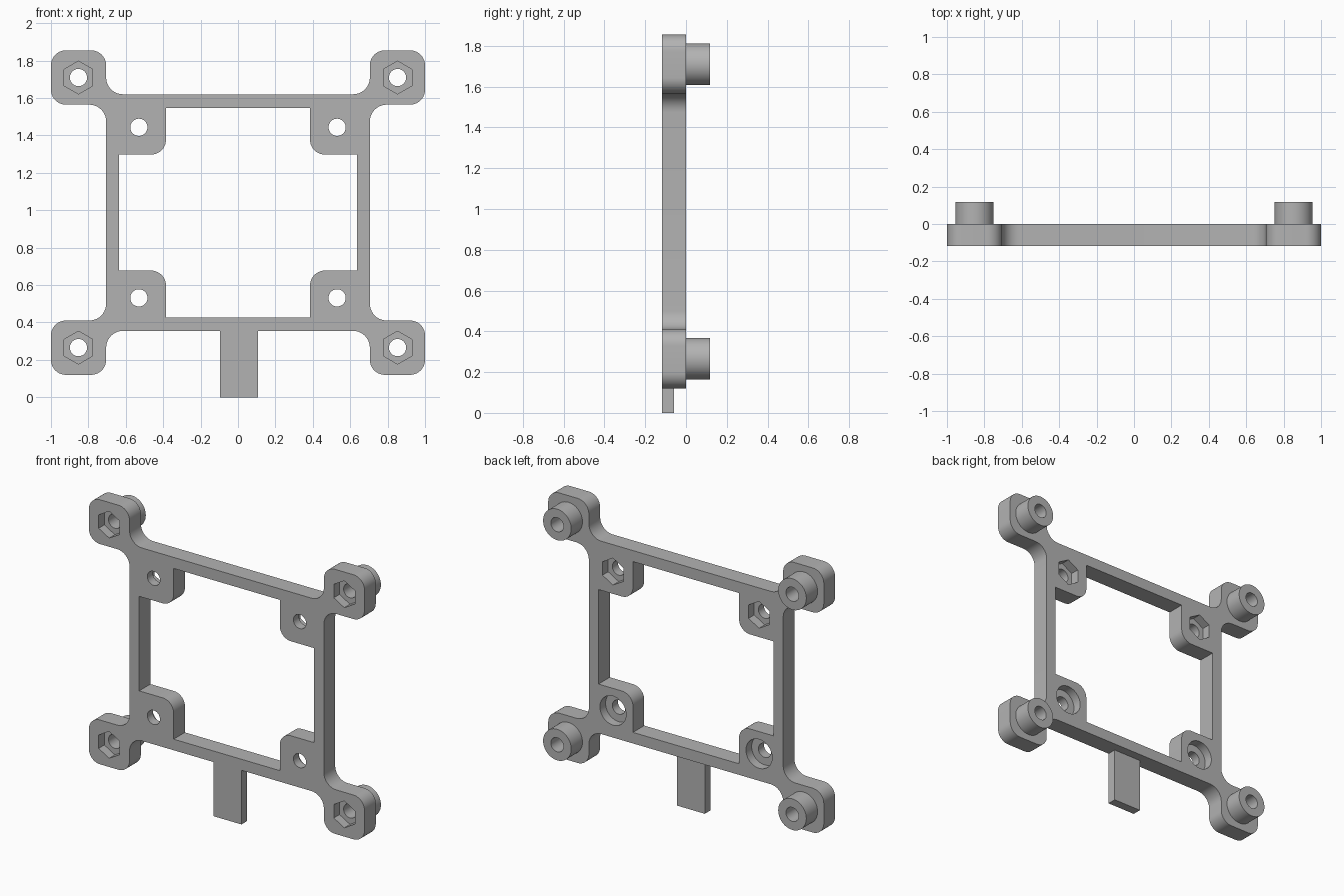
import bpy, bmesh
from math import sin, cos, pi
from mathutils import Vector

if "Cube" in bpy.data.objects:
    bpy.data.objects.remove(bpy.data.objects["Cube"], do_unlink=True)

MID_Z = 0.9875      # height of the frame centre
THICK = 0.117       # plate thickness and standoff length
POCKET = 0.059      # pocket depth and tab thickness

grey = bpy.data.materials.new("matte grey")
grey.use_nodes = True
grey.diffuse_color = (0.45, 0.45, 0.45, 1)
grey.node_tree.nodes["Principled BSDF"].inputs["Base Color"].default_value = (0.45, 0.45, 0.45, 1)


def prism(name, outline, y0, y1):
    """Extrude an (x, z) outline from y0 to y1."""
    bm = bmesh.new()
    face = bm.faces.new([bm.verts.new((x, y0, z)) for x, z in outline])
    moved = bmesh.ops.extrude_face_region(bm, geom=[face])["geom"]
    verts = [v for v in moved if isinstance(v, bmesh.types.BMVert)]
    bmesh.ops.translate(bm, verts=verts, vec=(0, y1 - y0, 0))
    bmesh.ops.recalc_face_normals(bm, faces=bm.faces)
    mesh = bpy.data.meshes.new(name)
    bm.to_mesh(mesh)
    bm.free()
    mesh.materials.append(grey)
    obj = bpy.data.objects.new(name, mesh)
    bpy.context.collection.objects.link(obj)
    return obj


def ring(x, z, radius, sides=48):
    """Regular polygon with a point at the top."""
    return [(x + radius * sin(2 * pi * i / sides), z + radius * cos(2 * pi * i / sides))
            for i in range(sides)]


def four_way(quarter):
    """Mirror one quarter of an outline into all four, in order round the loop."""
    flip = quarter[::-1]
    return (quarter + [(-x, z, r) for x, z, r in flip]
            + [(-x, -z, r) for x, z, r in quarter] + [(x, -z, r) for x, z, r in flip])


def rounded(corners, steps=10):
    """Replace each right-angled corner by an arc of its radius."""
    points = []
    for i, (x, z, r) in enumerate(corners):
        here = Vector((x, z + MID_Z))
        if r == 0:
            points.append(tuple(here))
            continue
        before, after = corners[i - 1], corners[(i + 1) % len(corners)]
        a = (Vector((before[0], before[1] + MID_Z)) - here).normalized() * r
        b = (Vector((after[0], after[1] + MID_Z)) - here).normalized() * r
        for k in range(steps + 1):
            t = k / steps * pi / 2
            points.append(tuple(here + a * (1 - sin(t)) + b * (1 - cos(t))))
    return points


def cut(target, cutter):
    """Subtract the cutter and remove it."""
    cutter.hide_render = True
    mod = target.modifiers.new("cut", "BOOLEAN")
    mod.operation = "DIFFERENCE"
    mod.solver = "EXACT"
    mod.object = cutter
    bpy.context.view_layer.objects.active = target
    bpy.ops.object.modifier_apply(modifier=mod.name)
    bpy.data.objects.remove(cutter, do_unlink=True)


# Frame with rounded corner pads, and a window that leaves four inner lugs
outer = [(0.705, 0.577, 0.09), (1, 0.577, 0.08), (1, 0.8675, 0.08),
         (0.705, 0.8675, 0.08), (0.705, 0.6325, 0.09)]
window = [(0.635, 0.31, 0), (0.385, 0.31, 0.08), (0.385, 0.56, 0)]
frame = prism("frame", rounded(four_way(outer)), -THICK, 0)
cut(frame, prism("window_cutter", rounded(four_way(window)), -0.3, 0.3))
parts = [frame]

for side, sx in (("left", 1), ("right", -1)):
    for level, sz in (("upper", 1), ("lower", -1)):
        # Corner standoff, bored through, with a hexagonal nut pocket in front
        x, z = sx * 0.853, MID_Z + sz * 0.722
        standoff = prism(f"{level}_{side}_standoff", ring(x, z, 0.102), 0, THICK)
        for part in (frame, standoff):
            cut(part, prism("bore_cutter", ring(x, z, 0.046), -0.3, 0.3))
        cut(frame, prism("nut_cutter", ring(x, z, 0.088, 6), -0.3, POCKET - THICK))
        parts.append(standoff)

        # Lug hole with a pocket behind: hexagonal above, round below
        x, z = sx * 0.53, MID_Z + sz * 0.456
        cut(frame, prism("lug_hole_cutter", ring(x, z, 0.046), -0.3, 0.3))
        shape = ring(x, z, 0.088, 6) if sz > 0 else ring(x, z, 0.095)
        cut(frame, prism("lug_pocket_cutter", shape, -POCKET, 0.3))

# Thin tab hanging from the bottom rail
tab_outline = [(-0.096, 0), (0.107, 0), (0.107, 0.355), (-0.096, 0.355)]
parts.append(prism("bottom_tab", tab_outline, -THICK, POCKET - THICK))

bpy.ops.object.select_all(action="DESELECT")
for part in parts:
    part.select_set(True)
bpy.context.view_layer.objects.active = frame
bpy.ops.object.shade_smooth_by_angle(angle=pi / 6)
